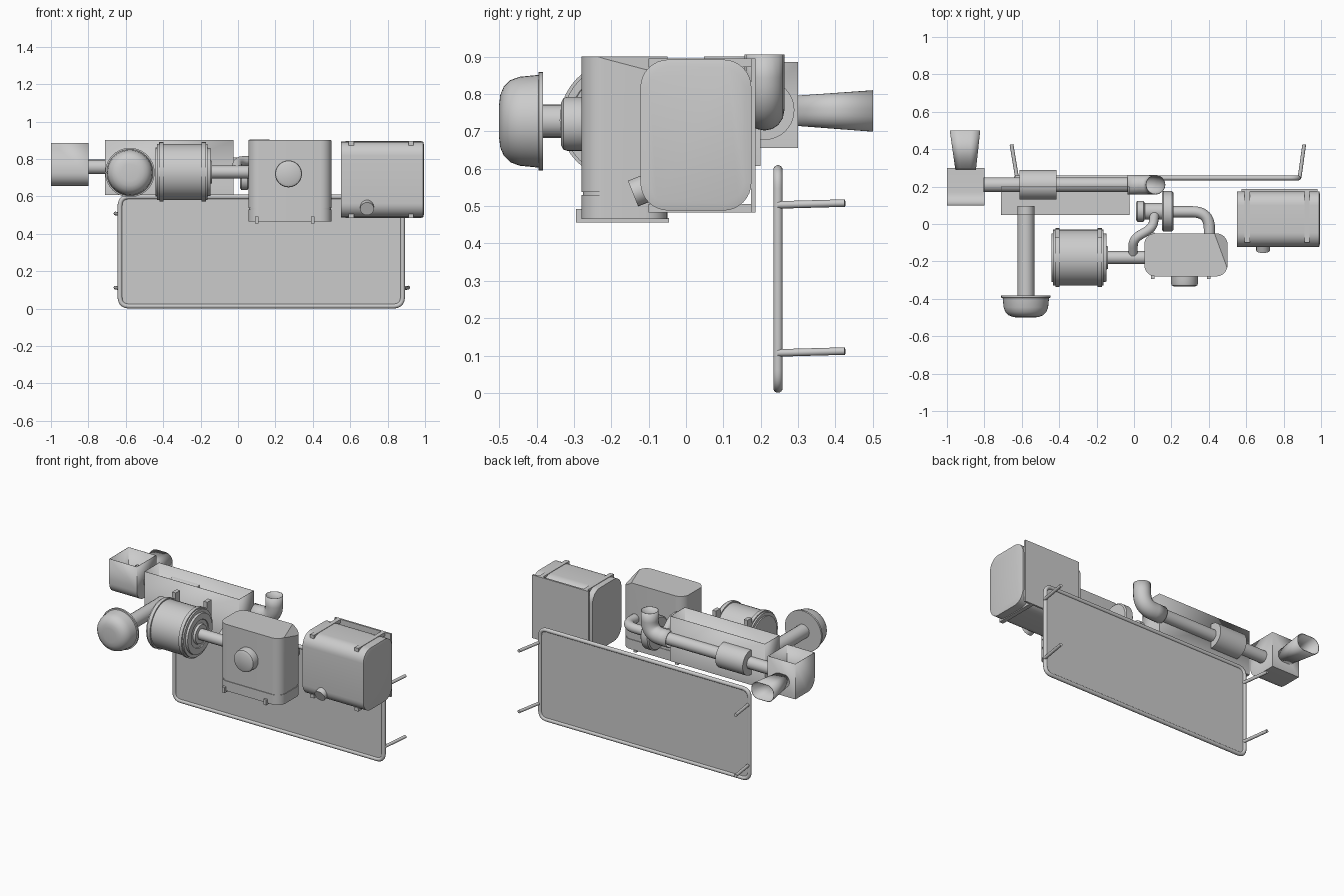
import bpy, bmesh, math
from mathutils import Vector

if "Cube" in bpy.data.objects:
    bpy.data.objects.remove(bpy.data.objects["Cube"])


def finish(name, bm, angle=35):
    bmesh.ops.recalc_face_normals(bm, faces=bm.faces)
    me = bpy.data.meshes.new(name)
    bm.to_mesh(me)
    bm.free()
    ob = bpy.data.objects.new(name, me)
    bpy.context.collection.objects.link(ob)
    return smooth(ob, angle)


def smooth(ob, angle=35):
    bpy.ops.object.select_all(action='DESELECT')
    bpy.context.view_layer.objects.active = ob
    ob.select_set(True)
    bpy.ops.object.shade_smooth_by_angle(angle=math.radians(angle))
    return ob


def place(axis, t, a, b):
    return {'X': (t, a, b), 'Y': (a, t, b), 'Z': (a, b, t)}[axis]


def rrect(a0, a1, b0, b1, r, n=8):
    pts = []
    for k, (ca, cb) in enumerate([(a1 - r, b1 - r), (a0 + r, b1 - r), (a0 + r, b0 + r), (a1 - r, b0 + r)]):
        for i in range(n + 1):
            t = math.pi / 2 * (k + i / n)
            pts.append((ca + r * math.cos(t), cb + r * math.sin(t)))
    return pts


def loft(name, axis, sections, caps=(True, True)):
    """Skin a list of (position, outline) sections along an axis."""
    bm = bmesh.new()
    rings = [[bm.verts.new(place(axis, t, a, b)) for a, b in pts] for t, pts in sections]
    n = len(rings[0])
    for r, s in zip(rings, rings[1:]):
        for i in range(n):
            bm.faces.new((r[i], r[(i + 1) % n], s[(i + 1) % n], s[i]))
    if caps[0]:
        bm.faces.new(rings[0])
    if caps[1]:
        bm.faces.new(rings[-1])
    return finish(name, bm)


def turned(name, axis, ca, cb, profile, n=40):
    """Round part from (position, radius) pairs along an axis."""
    ring = lambda r: [(ca + r * math.cos(2 * math.pi * i / n), cb + r * math.sin(2 * math.pi * i / n)) for i in range(n)]
    return loft(name, axis, [(t, ring(r)) for t, r in profile])


def box(name, x0, x1, y0, y1, z0, z1):
    return loft(name, 'Z', [(z, [(x0, y0), (x1, y0), (x1, y1), (x0, y1)]) for z in (z0, z1)])


def tube(name, pts, radius, bend=0.0, closed=False, caps=True):
    """Round pipe along a path with filleted corners."""
    pts = [Vector(p) for p in pts]
    path = []
    for i, p in enumerate(pts):
        if not bend or (not closed and i in (0, len(pts) - 1)):
            path.append(p)
            continue
        a, b = pts[i - 1], pts[(i + 1) % len(pts)]
        s = p + (a - p).normalized() * bend
        e = p + (b - p).normalized() * bend
        path += [s * (1 - t) ** 2 + p * 2 * t * (1 - t) + e * t * t for t in [k / 10 for k in range(11)]]
    cu = bpy.data.curves.new(name, 'CURVE')
    cu.dimensions = '3D'
    sp = cu.splines.new('POLY')
    sp.points.add(len(path) - 1)
    for q, p in zip(sp.points, path):
        q.co = (*p, 1)
    sp.use_cyclic_u = closed
    cu.bevel_depth, cu.bevel_resolution, cu.use_fill_caps = radius, 6, caps
    ob = bpy.data.objects.new(name, cu)
    bpy.context.collection.objects.link(ob)
    bpy.ops.object.select_all(action='DESELECT')
    bpy.context.view_layer.objects.active = ob
    ob.select_set(True)
    bpy.ops.object.convert(target='MESH')
    return smooth(bpy.context.view_layer.objects.active)


def thicken(ob, t):
    m = ob.modifiers.new('wall', 'SOLIDIFY')
    m.thickness = t


# Rear panel with tubular rim and four mounting rods
loft('panel_sheet', 'Y', [(y, rrect(-0.63, 0.88, 0.012, 0.597, 0.045)) for y in (0.243, 0.249)])
tube('panel_rim', [(-0.631, 0.246, 0.013), (0.88, 0.246, 0.013), (0.88, 0.246, 0.597), (-0.631, 0.246, 0.597)],
     0.0125, bend=0.05, closed=True)
for x, dx in ((-0.625, -0.03), (0.885, 0.025)):
    for z in (0.503, 0.107):
        tube('panel_rod', [(x, 0.246, z), (x + dx, 0.425, z + 0.005)], 0.01)

# Tank with bracket and filler cap
tank = lambda d: rrect(-0.122 + d, 0.175 - d, 0.488 + d, 0.892 - d, 0.075 - d)
loft('tank', 'X', [(0.55, tank(0.02)), (0.552, tank(0)), (0.99, tank(0)), (0.995, tank(0.02))])
box('tank_bracket_plate', 0.575, 0.98, 0.174, 0.186, 0.483, 0.895)
for x in (0.605, 0.925):
    box('tank_bracket_top_arm', x - 0.014, x + 0.014, -0.10, 0.18, 0.872, 0.895)
    box('tank_bracket_bottom_arm', x - 0.014, x + 0.014, -0.10, 0.18, 0.483, 0.505)
d = Vector((0, -0.93, -0.37))
c = Vector((0.69, -0.125, 0.54))
tube('tank_filler_cap', [c - d * 0.04, c + d * 0.018], 0.037)

# Air box with sliced rear corner, groove, base and clips
bm = bmesh.new()
outline = rrect(0.055, 0.50, -0.28, -0.05, 0.06)
lo = [bm.verts.new((x, y, 0.537)) for x, y in outline]
hi = [bm.verts.new((x, y, 0.90)) for x, y in outline]
bm.faces.new(lo)
bm.faces.new(hi)
for i in range(len(lo)):
    j = (i + 1) % len(lo)
    bm.faces.new((lo[i], lo[j], hi[j], hi[i]))
p1, p2, p3 = Vector((0.43, -0.05, 0.9)), Vector((0.5, -0.24, 0.9)), Vector((0.5, -0.05, 0.85))
nrm = (p2 - p1).cross(p3 - p1)
if nrm.z < 0:
    nrm = -nrm
cut = bmesh.ops.bisect_plane(bm, geom=bm.verts[:] + bm.edges[:] + bm.faces[:], plane_co=p1, plane_no=nrm, clear_outer=True)
bmesh.ops.holes_fill(bm, edges=[e for e in bm.edges if e.is_boundary])
finish('air_box', bm, 20)
loft('air_box_seam', 'Z', [(z, rrect(0.059, 0.496, -0.276, -0.054, 0.056)) for z in (0.525, 0.54)])
loft('air_box_base', 'Z', [(z, rrect(0.055, 0.5, -0.28, -0.05, 0.06)) for z in (0.466, 0.53)])
for x in (0.10, 0.40):
    box('air_box_clip', x - 0.01, x + 0.01, -0.295, -0.27, 0.458, 0.492)
    box('air_box_strap', x - 0.01, x + 0.01, -0.295, -0.045, 0.456, 0.468)
turned('air_box_front_cap', 'Y', 0.27, 0.72, [(-0.335, 0.055), (-0.328, 0.069), (-0.318, 0.072), (-0.27, 0.072)])

# Drum silencer with end steps, bands and posts, and pipe to the air box
turned('drum', 'X', -0.18, 0.73, [
    (-0.44, 0.085), (-0.44, 0.13), (-0.432, 0.13), (-0.432, 0.15), (-0.162, 0.15), (-0.162, 0.13),
    (-0.148, 0.128), (-0.148, 0.09), (-0.153, 0.088), (-0.153, 0.065), (-0.14, 0.06)])
for x in (-0.41, -0.183):
    turned('drum_band', 'X', -0.18, 0.73, [(x - 0.011, 0.14), (x - 0.011, 0.158), (x + 0.011, 0.158), (x + 0.011, 0.14)])
    box('drum_post', x - 0.013, x + 0.013, -0.075, -0.03, 0.74, 0.89)
tube('drum_pipe', [(-0.16, -0.18, 0.73), (0.07, -0.18, 0.73)], 0.035)

# Turbo unit with its branch pipe and return pipe
tube('branch_pipe', [(-0.005, -0.18, 0.73), (-0.005, -0.08, 0.79), (0.10, -0.02, 0.79), (0.11, 0.05, 0.71)],
     0.025, bend=0.045)
turned('turbo', 'X', 0.068, 0.69, [
    (0.01, 0.045), (0.018, 0.056), (0.05, 0.056), (0.058, 0.044), (0.15, 0.044), (0.15, 0.1), (0.157, 0.108),
    (0.203, 0.108), (0.21, 0.1)])
tube('return_pipe', [(0.2, 0.065, 0.675), (0.403, 0.065, 0.675), (0.403, -0.07, 0.675)], 0.03, bend=0.09)

# Open tray behind the drum
tray = loft('open_tray', 'Z', [(z, [(-0.71, 0.048), (-0.025, 0.048), (-0.025, 0.2), (-0.71, 0.2)]) for z in (0.607, 0.9)],
            (True, False))
thicken(tray, 0.004)

# Exhaust run: pipe, silencer and upturned elbow
tube('exhaust_pipe', [(-0.805, 0.21, 0.757), (-0.02, 0.21, 0.757)], 0.039)
turned('exhaust_silencer', 'X', 0.21, 0.757, [(-0.612, 0.03), (-0.612, 0.08), (-0.415, 0.08), (-0.415, 0.03)])
elbow = tube('exhaust_elbow', [(-0.035, 0.21, 0.755), (0.115, 0.21, 0.755), (0.115, 0.21, 0.905)], 0.053, bend=0.09, caps=False)
thicken(elbow, 0.004)

# Open outlet bin with rounded lower front edge, and flared horn
bm = bmesh.new()
prof = [(0.1, 0.885)] + [(0.17 - 0.07 * math.cos(t), 0.725 - 0.07 * math.sin(t))
                         for t in [math.pi / 2 * i / 8 for i in range(9)]] + [(0.3, 0.655), (0.3, 0.885)]
ends = [[bm.verts.new((x, y, z)) for y, z in prof] for x in (-1.0, -0.8)]
for e in ends:
    bm.faces.new(e)
for i in range(len(prof) - 1):
    bm.faces.new((ends[0][i], ends[0][i + 1], ends[1][i + 1], ends[1][i]))
thicken(finish('outlet_bin', bm), 0.004)
horn = loft('outlet_horn', 'Y', [(0.29, rrect(-0.955, -0.845, 0.715, 0.795, 0.035)),
                                 (0.5, rrect(-0.985, -0.822, 0.699, 0.81, 0.05))], (False, False))
thicken(horn, 0.004)

# Front intake bowl on its pipe
turned('intake_bowl', 'Y', -0.578, 0.727, [
    (-0.5, 0.045), (-0.497, 0.07), (-0.488, 0.092), (-0.47, 0.11), (-0.445, 0.119), (-0.395, 0.124),
    (-0.394, 0.132), (-0.382, 0.132), (-0.382, 0.11)])
tube('intake_pipe', [(-0.578, -0.39, 0.727), (-0.578, 0.095, 0.727)], 0.045)
